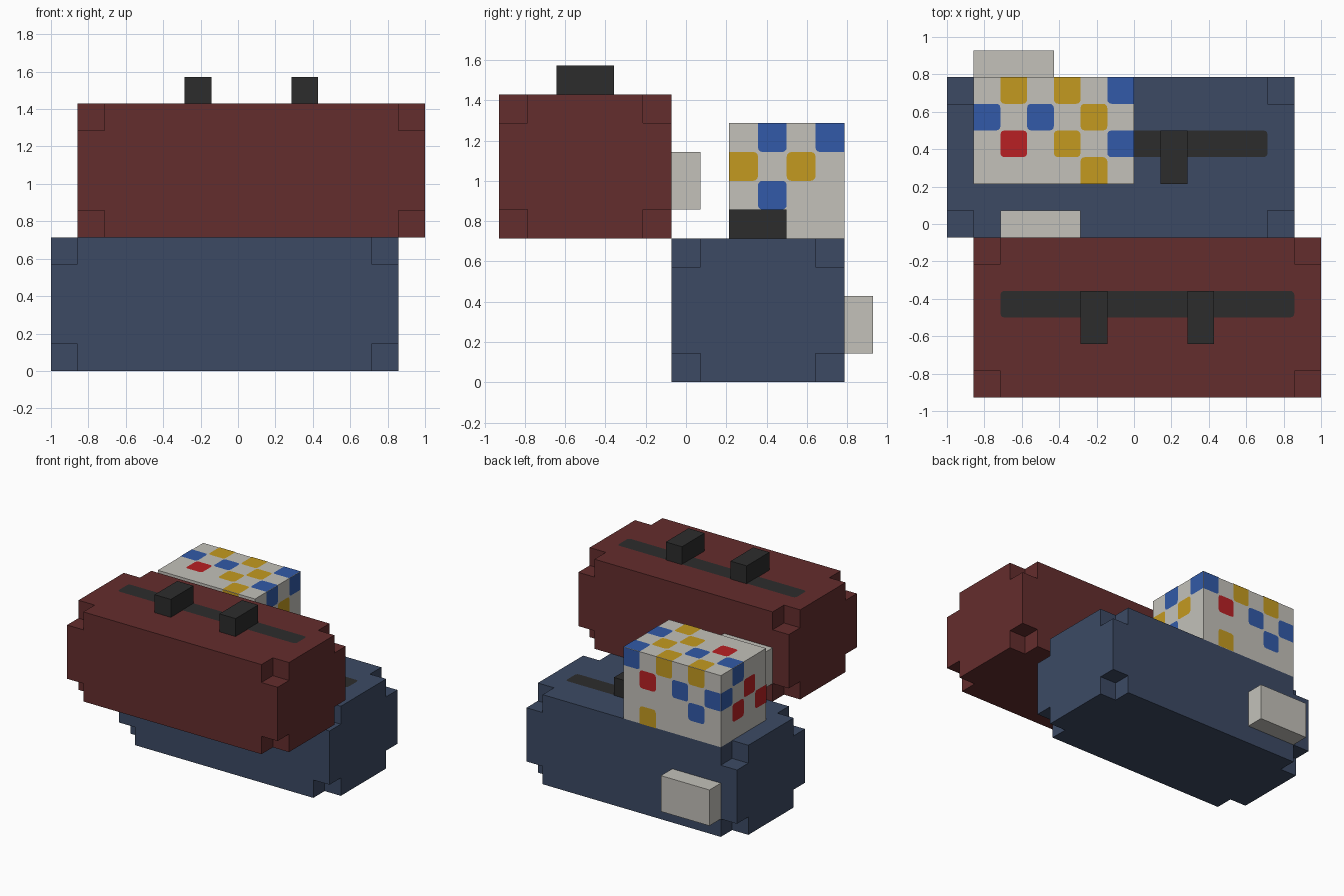
import bpy, bmesh, math
from mathutils import Vector

U = 1 / 7  # one block

cube = bpy.data.objects.get("Cube")
if cube:
    bpy.data.objects.remove(cube, do_unlink=True)


def material(name, hex_colour):
    rgb = [int(hex_colour[i:i + 2], 16) / 255 for i in (0, 2, 4)]
    col = [c / 12.92 if c <= 0.04045 else ((c + 0.055) / 1.055) ** 2.4 for c in rgb] + [1]
    m = bpy.data.materials.new(name)
    m.use_nodes = True
    m.diffuse_color = col
    m.node_tree.nodes["Principled BSDF"].inputs["Base Color"].default_value = col
    return m


MAROON = material("maroon", "642D2D")
NAVY = material("navy", "3C4A64")
CREAM = material("off white", "C3C1BA")
BLACK = material("charcoal", "2C2C2C")
SPOTS = {"Y": material("yellow", "C49A20"),
         "B": material("blue", "325AA8"),
         "R": material("red", "B82024")}


def finish(name, bm, mats):
    mesh = bpy.data.meshes.new(name)
    bm.to_mesh(mesh)
    bm.free()
    for m in mats:
        mesh.materials.append(m)
    obj = bpy.data.objects.new(name, mesh)
    bpy.context.collection.objects.link(obj)
    return obj


def box(name, origin, size, mat):
    """Box given by its low corner and size, in blocks."""
    bm = bmesh.new()
    bmesh.ops.create_cube(bm, size=1)
    for v in bm.verts:
        v.co = Vector([(o + (c + 0.5) * s) * U for o, c, s in zip(origin, v.co, size)])
    return finish(name, bm, [mat])


def notched_box(name, origin, size, mat):
    """Box with a one-block cube missing from each of its eight corners."""
    cuts = [[o, o + 1, o + s - 1, o + s] for o, s in zip(origin, size)]
    cells = {(i, j, k) for i in range(3) for j in range(3) for k in range(3)
             if 1 in (i, j, k)}
    bm = bmesh.new()
    for cell in cells:
        for axis in range(3):
            for side in (0, 1):
                near = list(cell)
                near[axis] += 2 * side - 1
                if tuple(near) in cells:
                    continue
                a, b = (axis + 1) % 3, (axis + 2) % 3
                verts = []
                for da, db in ((0, 0), (1, 0), (1, 1), (0, 1)):
                    step = [0, 0, 0]
                    step[axis], step[a], step[b] = side, da, db
                    verts.append(bm.verts.new([cuts[n][cell[n] + step[n]] * U for n in range(3)]))
                bm.faces.new(verts if side else verts[::-1])
    bmesh.ops.remove_doubles(bm, verts=bm.verts, dist=0.001)
    return finish(name, bm, [mat])


def rounded_face(bm, origin, right, up, rect, square=(), index=0, radius=0.022):
    """Rounded rectangle on the plane origin + right * u + up * v."""
    u0, v0, u1, v1 = rect
    corners = [(u1, v1, -1, -1), (u0, v1, 1, -1), (u0, v0, 1, 1), (u1, v0, -1, 1)]
    points = []
    for n, (u, v, su, sv) in enumerate(corners):
        if n in square:
            points.append((u, v))
            continue
        for step in range(4):
            t = math.radians(90 * n + 30 * step)
            points.append((u + su * radius + radius * math.cos(t),
                           v + sv * radius + radius * math.sin(t)))
    face = bm.faces.new([bm.verts.new(origin + right * u + up * v) for u, v in points])
    face.material_index = index


def cabinet(prefix, x, y, z, mat):
    """Notched body with a painted strip, two lugs on top and a plate behind."""
    notched_box(prefix + "_body", (x, y, z), (13, 6, 5), mat)
    bm = bmesh.new()
    rounded_face(bm, Vector((0, 0, (z + 5) * U + 0.003)), Vector((1, 0, 0)), Vector((0, 1, 0)),
                 [(x + 1) * U, (y + 3) * U, (x + 12) * U, (y + 4) * U])
    finish(prefix + "_top_strip", bm, [BLACK])
    for n, dx in enumerate((4, 8)):
        box(f"{prefix}_lug_{n + 1}", (x + dx, y + 2, z + 5), (1, 2, 1), BLACK)
    box(prefix + "_back_plate", (x + 1, y + 6, z + 1), (3, 1, 2), CREAM)


cabinet("lower", -7, -0.5, 0, NAVY)
cabinet("upper", -6, -6.5, 5, MAROON)

# Spotted loaf-shaped box
box("spotted_box", (-6, 1.5, 5), (6, 4, 4), CREAM)

X, Y, Z = Vector((1, 0, 0)), Vector((0, 1, 0)), Vector((0, 0, 1))
low = Vector((-6, 1.5, 5)) * U
high = Vector((0, 5.5, 9)) * U
# Each side: low-left corner seen from outside, right, up, rows from the top
sides = {
    "top": (Vector((low.x, low.y, high.z)), X, Y,
            [".Y.Y.B", "B.B.Y.", ".R.Y.B", "....Y."]),
    "left": (Vector((high.x, low.y, low.z)), Y, Z,
             [".B.B", "Y.Y.", ".B..", "...."]),
    "back": (Vector((high.x, high.y, low.z)), -X, Z,
             ["B.Y.Y.", ".R.B.B", "....B.", ".Y...."]),
    "right": (Vector((low.x, high.y, low.z)), -Y, Z,
              [".B..", "B.R.", ".R.R", "...."]),
    "front": (low, X, Z,
              ["....Y.", "..B..Y", "R..R..", "......"]),
}
for side, (origin, right, up, rows) in sides.items():
    bm = bmesh.new()
    normal = right.cross(up)
    for r, row in enumerate(rows):
        for c, key in enumerate(row):
            if key == ".":
                continue
            v = len(rows) - 1 - r
            # Corners lying on the box edge stay square so spots wrap around
            square = [n for n, (du, dv) in enumerate(((1, 1), (0, 1), (0, 0), (1, 0)))
                      if c + du in (0, len(row)) or v + dv in (0, len(rows))]
            rounded_face(bm, origin + normal * 0.003, right, up,
                         [c * U, v * U, (c + 1) * U, (v + 1) * U],
                         square, list(SPOTS).index(key))
    finish("spots_" + side, bm, list(SPOTS.values()))
